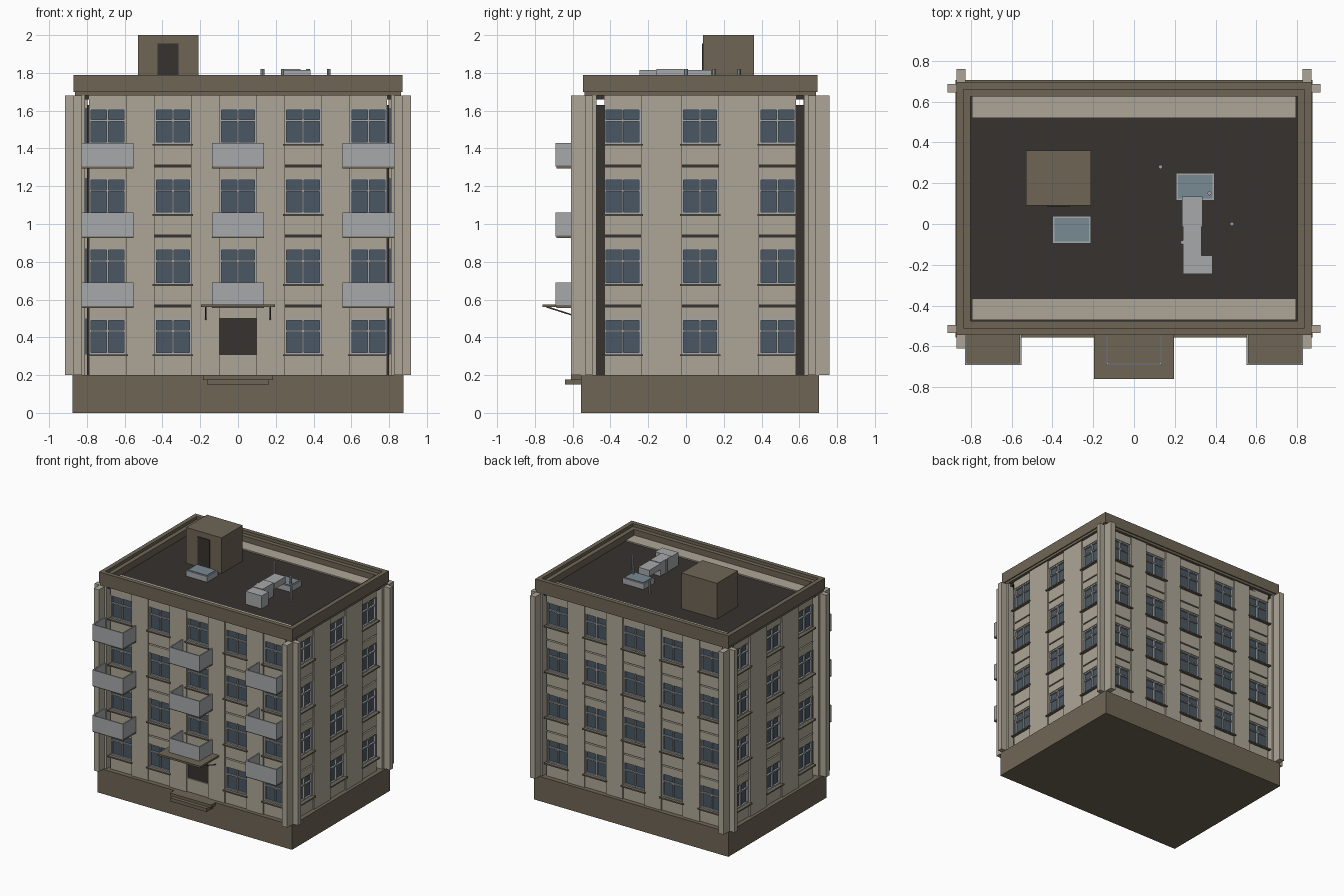
import bpy, bmesh
from mathutils import Vector, Matrix

if "Cube" in bpy.data.objects:
    bpy.data.objects.remove(bpy.data.objects["Cube"])

def material(name, rgb):
    m = bpy.data.materials.new(name)
    m.diffuse_color = [(c / 255) ** 2.2 for c in rgb] + [1]
    m.use_nodes = True
    m.node_tree.nodes["Principled BSDF"].inputs["Base Color"].default_value = m.diffuse_color
    return m

WALL = material("wall", (172, 165, 150))
STONE = material("stone", (110, 101, 86))
DARK = material("dark", (58, 53, 50))
GLASS = material("glass", (76, 88, 99))
METAL = material("metal", (165, 167, 170))
SKY = material("skylight_glass", (120, 136, 146))

parts = {}                      # name -> (material, list of boxes)

def box(name, mat, x0, x1, y0, y1, z0, z1):
    parts.setdefault(name, (mat, []))[1].append((x0, x1, y0, y1, z0, z1))

def make_object(name, mat, bm):
    me = bpy.data.meshes.new(name)
    bm.to_mesh(me)
    bm.free()
    me.materials.append(mat)
    ob = bpy.data.objects.new(name, me)
    bpy.context.collection.objects.link(ob)

def rod(bm, a, b, r, sides=8):
    a, b = Vector(a), Vector(b)
    rot = (b - a).to_track_quat('Z', 'Y').to_matrix().to_4x4()
    bmesh.ops.create_cone(bm, cap_ends=True, segments=sides, radius1=r, radius2=r,
                          depth=(b - a).length, matrix=Matrix.Translation((a + b) / 2) @ rot)

YC = 0.075                      # middle of the building in y
HW = 0.0975                     # half window width
ROWS = [0.31 + 0.3715 * i for i in range(4)]
WH = 0.19                       # window height

# Plinth and recessed core
box("plinth", STONE, -0.875, 0.875, -0.555, 0.705, 0, 0.2)
box("core", DARK, -0.8, 0.8, -0.475, 0.625, 0.2, 1.63)

# Facades: piers, spandrels, windows, sills
def facade(side, along_x, plane, sign, cols):
    def put(name, mat, u0, u1, d0, d1, z0, z1):
        d = sorted((plane + sign * d0, plane + sign * d1))
        r = (u0, u1, *d) if along_x else (*d, u0, u1)
        box(side + "_" + name, mat, *r, z0, z1)

    for a, b in zip(cols, cols[1:]):
        put("piers", WALL, a + HW, b - HW, -0.052, 0, 0.2, 1.68)
    for c in cols:
        l, r = c - HW, c + HW
        edges = [0.2] + [z + WH for z in ROWS]
        for i, z in enumerate(edges):
            top = ROWS[i] if i < 4 else 1.68
            if 0 < i < 4:       # two panels with a joint between
                put("spandrels", WALL, l, r, -0.052, -0.01, z, z + 0.06)
                put("spandrels", WALL, l, r, -0.052, -0.01, z + 0.07, top)
            else:
                put("spandrels", WALL, l, r, -0.052, -0.01, z, top)
        for i, z in enumerate(ROWS):
            if side == "front" and c == 0 and i == 0:
                put("entrance_door", DARK, l, r, -0.052, -0.02, z, z + WH)
                continue
            t = 0.01
            put("window_glass", GLASS, l, r, -0.052, -0.03, z, z + WH)
            for u in (l, c - t / 2, r - t):
                put("window_frames", METAL, u, u + t, -0.03, -0.015, z, z + WH)
            for h in (z, z + 0.62 * WH, z + WH - t):
                put("window_frames", METAL, l, r, -0.03, -0.016, h, h + t)
            put("window_sills", STONE, l - 0.01, r + 0.01, -0.03, 0.012, z - 0.01, z)

wide = [-0.69, -0.345, 0, 0.345, 0.69]
deep = [-0.335, YC, 0.485]
facade("front", True, -0.525, -1, wide)
facade("back", True, 0.675, 1, wide)
facade("right", False, 0.85, 1, deep)
facade("left", False, -0.85, -1, deep)

# Corner pilasters with two fins each
def corner(sx, sy, x0, x1, y0, y1):
    x = sorted((sx * x0, sx * x1))
    y = sorted((YC + sy * y0, YC + sy * y1))
    box("corner_pilasters", WALL, *x, *y, 0.2, 1.68)

for sx in (-1, 1):
    for sy in (-1, 1):
        corner(sx, sy, 0.81, 0.86, 0.55, 0.61)
        corner(sx, sy, 0.825, 0.87, 0.61, 0.685)
        corner(sx, sy, 0.86, 0.915, 0.57, 0.61)

# Roof slab, stepped cornice and parapet
def ring(name, mat, ox, oy, w, z0, z1):
    for s in (-1, 1):
        y = sorted((YC + s * oy, YC + s * (oy - w)))
        x = sorted((s * ox, s * (ox - w)))
        box(name, mat, -ox, ox, *y, z0, z1)
        box(name, mat, *x, YC - oy + w, YC + oy - w, z0, z1)

box("roof_deck", DARK, -0.84, 0.84, YC - 0.59, YC + 0.59, 1.66, 1.71)
ring("cornice", STONE, 0.862, 0.612, 0.06, 1.68, 1.70)
ring("parapet", STONE, 0.87, 0.62, 0.035, 1.70, 1.79)
ring("parapet_inner_step", STONE, 0.835, 0.585, 0.035, 1.70, 1.765)
box("roof_walkways", WALL, -0.795, 0.795, 0.52, 0.625, 1.70, 1.72)
box("roof_walkways", WALL, -0.795, 0.795, -0.47, -0.365, 1.70, 1.72)

# Balconies
for c in (-0.69, 0, 0.69):
    for z in (0.555, 0.925, 1.295):
        l, r = c - 0.138, c + 0.138
        box("balcony_floors", STONE, l, r, -0.685, -0.52, z, z + 0.015)
        box("balcony_panels", METAL, l, r, -0.69, -0.68, z + 0.01, z + 0.135)
        for x in (l, r - 0.01):
            box("balcony_panels", METAL, x, x + 0.01, -0.68, -0.52, z + 0.01, z + 0.135)

# Entrance canopy and steps
box("canopy", STONE, -0.195, 0.195, -0.76, -0.52, 0.56, 0.575)
box("entrance_steps", STONE, -0.185, 0.185, -0.61, -0.55, 0.175, 0.2)
box("entrance_steps", STONE, -0.165, 0.165, -0.64, -0.55, 0.15, 0.178)
bm = bmesh.new()
for x in (-0.17, 0.17):
    rod(bm, (x, -0.53, 0.495), (x, -0.74, 0.562), 0.004)
make_object("canopy_struts", STONE, bm)

# Stair house and skylights
box("stair_house", STONE, -0.53, -0.21, 0.09, 0.36, 1.70, 2.0)
box("stair_house_door", DARK, -0.425, -0.315, 0.084, 0.092, 1.71, 1.955)
for x, y in ((-0.305, -0.028), (0.3, 0.182)):
    box("skylight_frames", METAL, x - 0.095, x + 0.095, y - 0.068, y + 0.068, 1.70, 1.755)
    box("skylight_panes", SKY, x - 0.085, x + 0.085, y - 0.058, y + 0.058, 1.75, 1.76)

# Ventilation duct and pipes
box("ventilation_duct", METAL, 0.235, 0.335, -0.012, 0.135, 1.765, 1.815)
box("ventilation_duct", METAL, 0.24, 0.33, -0.155, -0.012, 1.70, 1.82)
box("ventilation_duct", METAL, 0.24, 0.385, -0.245, -0.155, 1.70, 1.815)
bm = bmesh.new()
for x, y in ((0.13, 0.28), (0.48, 0.0), (0.37, 0.15), (0.237, -0.09)):
    rod(bm, (x, y, 1.70), (x, y, 1.82), 0.01)
make_object("roof_pipes", METAL, bm)

# Turn every list of boxes into one object
for name, (mat, boxes) in parts.items():
    bm = bmesh.new()
    for x0, x1, y0, y1, z0, z1 in boxes:
        m = Matrix.Translation(((x0 + x1) / 2, (y0 + y1) / 2, (z0 + z1) / 2))
        bmesh.ops.create_cube(bm, size=1, matrix=m @ Matrix.Diagonal((x1 - x0, y1 - y0, z1 - z0, 1)))
    make_object(name, mat, bm)
